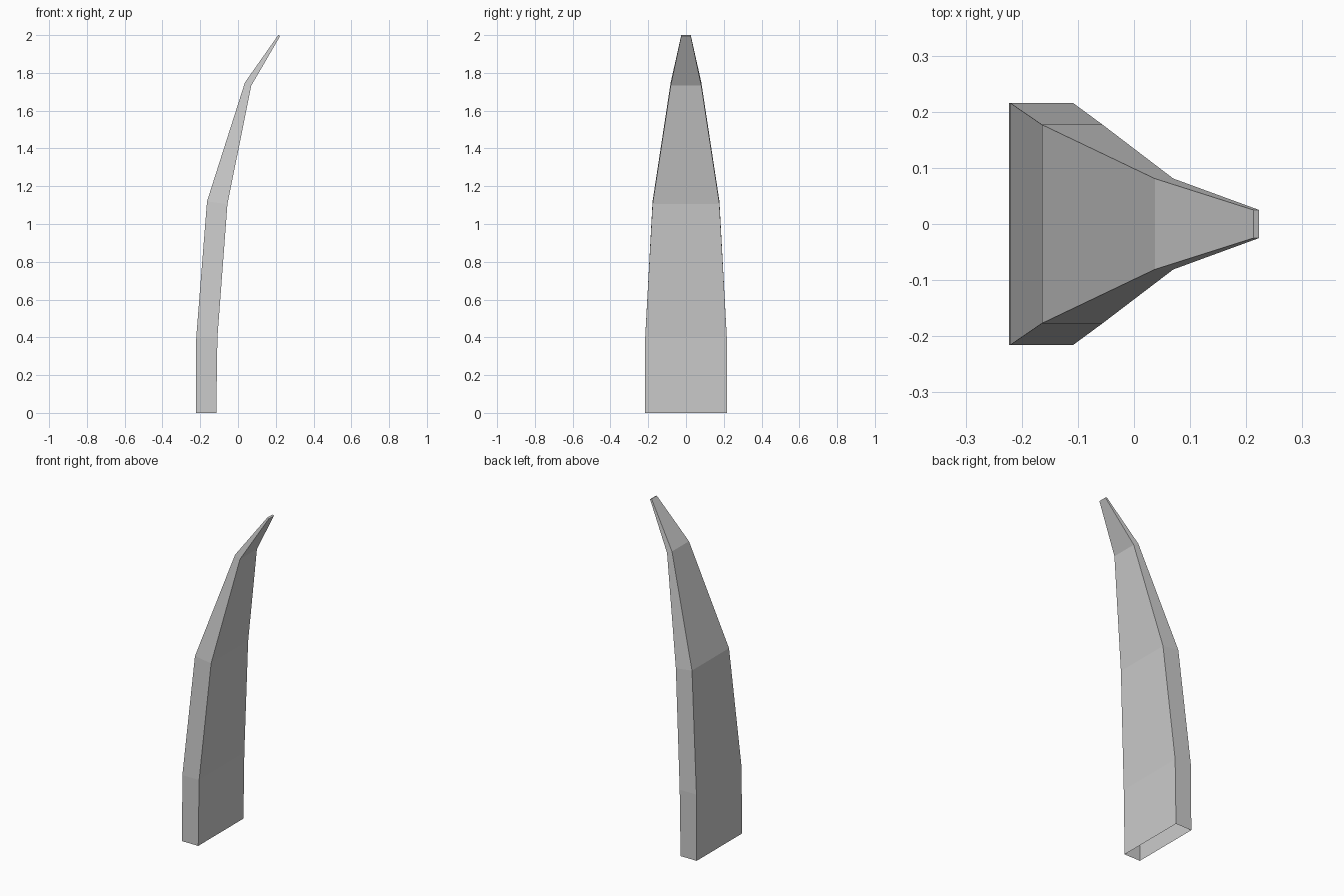
import bpy, bmesh

if "Cube" in bpy.data.objects:
    bpy.data.objects.remove(bpy.data.objects["Cube"])

# Side profile stations: outer (x, z), inner (x, z), half width in y
STATIONS = [
    (-0.223, 0.00, -0.115, 0.00, 0.216),
    (-0.221, 0.40, -0.109, 0.40, 0.216),
    (-0.164, 1.12, -0.056, 1.105, 0.177),
    (0.037, 1.75, 0.070, 1.732, 0.081),
    (0.213, 2.00, 0.223, 1.995, 0.025),
]

bm = bmesh.new()

# Four-cornered rings along the curved spike
rings = []
for xo, zo, xi, zi, w in STATIONS:
    corners = [(xo, -w, zo), (xi, -w, zi), (xi, w, zi), (xo, w, zo)]
    rings.append([bm.verts.new(c) for c in corners])

# Walls between rings; the base stays open
for a, b in zip(rings, rings[1:]):
    for i in range(4):
        j = (i + 1) % 4
        bm.faces.new((a[i], a[j], b[j], b[i]))

# Blunt tip
bm.faces.new(rings[-1])

mesh = bpy.data.meshes.new("curved_spike")
bm.to_mesh(mesh)
bm.free()
spike = bpy.data.objects.new("curved_spike", mesh)
bpy.context.collection.objects.link(spike)
